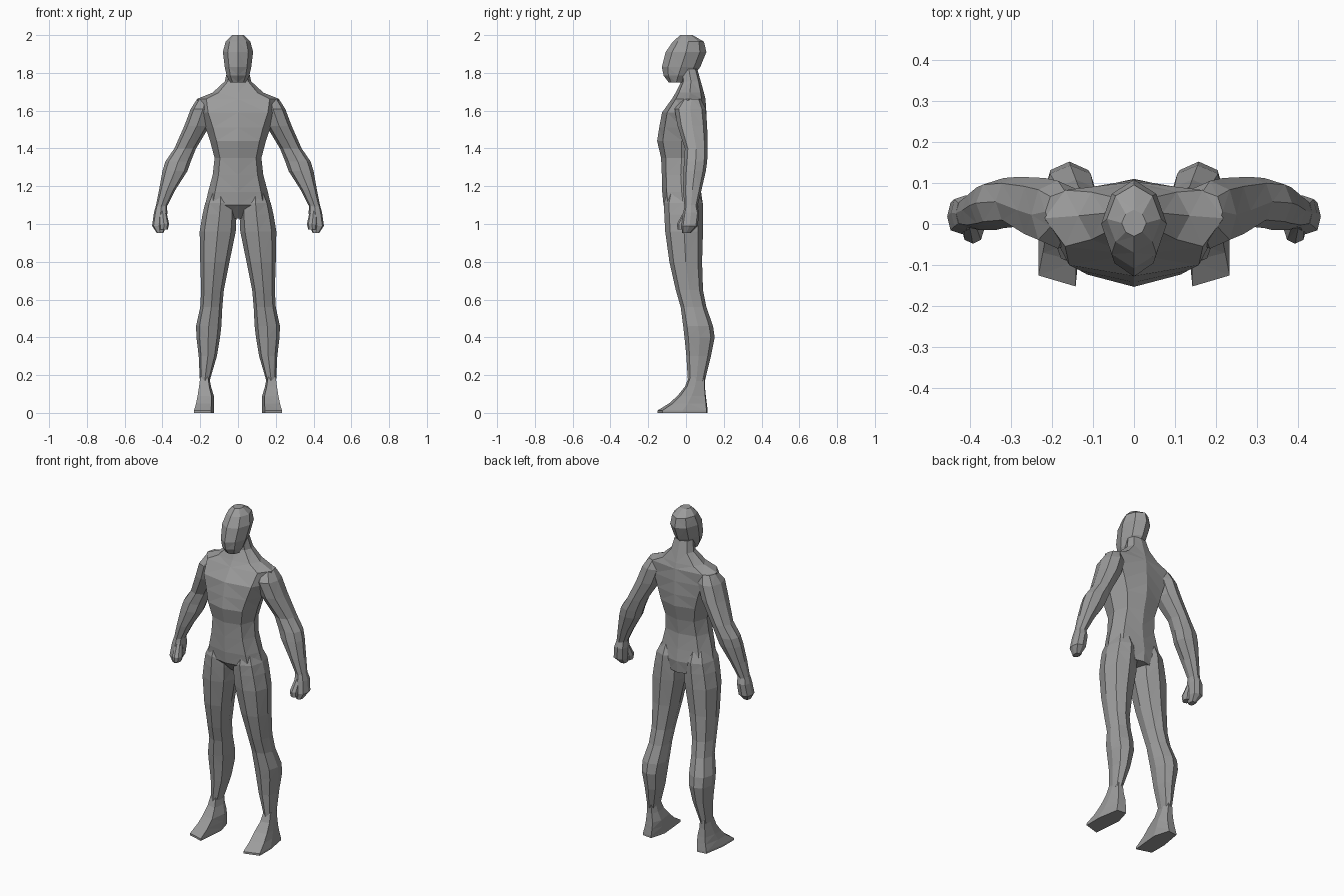
import bpy, bmesh

# Dark grey surface
grey = bpy.data.materials.new("dark grey")
grey.diffuse_color = (.33, .33, .33, 1)


# Cross-section outlines in a -1..1 square, counter-clockwise
def octagon(k):
    return [(1, 0), (k, k), (0, 1), (-k, k), (-1, 0), (-k, -k), (0, -1), (k, -k)]

SOLE = [(1, -.8), (1, 0), (.6, .95), (-.5, 1), (-1, .3), (-.7, -1)]


def loft(name, outline, sections, mirror=False):
    """Skin horizontal sections (z, x_min, x_max, y_front, y_back)."""
    bm = bmesh.new()
    rings = []
    for z, x0, x1, y0, y1 in sections:
        rings.append([bm.verts.new(((x0 + x1) / 2 + u * (x1 - x0) / 2,
                                    (y0 + y1) / 2 + v * (y1 - y0) / 2, z))
                      for u, v in outline])
    n = len(outline)
    for a, b in zip(rings, rings[1:]):
        for i in range(n):
            j = (i + 1) % n
            bm.faces.new((a[i], a[j], b[j], b[i]))
    bm.faces.new(rings[0])
    bm.faces.new(rings[-1])
    bmesh.ops.recalc_face_normals(bm, faces=bm.faces)
    bmesh.ops.triangulate(bm, faces=bm.faces)
    me = bpy.data.meshes.new(name)
    bm.to_mesh(me)
    bm.free()
    me.materials.append(grey)
    ob = bpy.data.objects.new(name, me)
    bpy.context.collection.objects.link(ob)
    if mirror:
        ob.modifiers.new("mirror", 'MIRROR')
    return ob


def centred(rows):
    return [(z, -w, w, f, b) for z, w, f, b in rows]


# Head: narrow jaw, full skull
loft("head", octagon(.68), centred([
    (1.75, .042, -.092, -.01), (1.785, .06, -.118, .035),
    (1.83, .07, -.128, .075), (1.91, .08, -.108, .108),
    (1.965, .066, -.07, .095), (2.0, .03, -.03, .035)]))

# Neck, chest, waist and pelvis
loft("torso", octagon(.77), centred([
    (1.82, .055, -.03, .06), (1.755, .07, -.025, .078),
    (1.695, .135, -.055, .095), (1.662, .218, -.075, .103),
    (1.59, .205, -.127, .108), (1.51, .172, -.142, .11),
    (1.44, .148, -.153, .108), (1.35, .124, -.132, .085),
    (1.26, .134, -.128, .072), (1.17, .158, -.126, .08),
    (1.1, .174, -.119, .09), (1.03, .085, -.05, .083)]))

# Legs from hip to ankle, the top tucked inside the pelvis
loft("leg", octagon(.74), [
    (1.2, .05, .13, -.09, .05), (1.11, .012, .174, -.117, .089),
    (1.05, .008, .188, -.115, .09),
    (.96, .012, .203, -.11, .09), (.8, .045, .2, -.088, .085),
    (.65, .075, .195, -.054, .09), (.56, .083, .2, -.028, .108),
    (.46, .088, .222, -.015, .143), (.4, .095, .22, -.008, .152),
    (.3, .112, .208, .002, .132), (.17, .15, .202, .01, .1)], True)

# Feet: wedge sloping down to the toes
loft("foot", SOLE, [
    (.19, .152, .2, .015, .1), (.14, .143, .206, -.005, .1),
    (.09, .128, .214, -.045, .105), (.05, .127, .222, -.09, .11),
    (.012, .126, .233, -.152, .115), (0, .126, .233, -.152, .115)], True)

# Arms from shoulder to wrist
loft("arm", octagon(.74), [
    (1.662, .12, .216, -.02, .08), (1.61, .12, .25, -.06, .105),
    (1.52, .15, .284, -.045, .112), (1.4, .222, .337, -.006, .115),
    (1.33, .25, .385, -.01, .112), (1.28, .268, .4, -.014, .105),
    (1.18, .332, .418, -.015, .082), (1.09, .378, .436, -.008, .06)], True)

# Clenched hands
loft("fist", octagon(.78), [
    (1.1, .376, .434, -.006, .058), (1.06, .374, .445, -.015, .07),
    (.99, .38, .455, -.025, .062), (.953, .395, .43, -.02, .025)], True)
loft("thumb", octagon(.72), [
    (1.07, .38, .42, -.01, .03), (1.0, .365, .42, -.048, .02),
    (.97, .372, .415, -.045, .01)], True)
